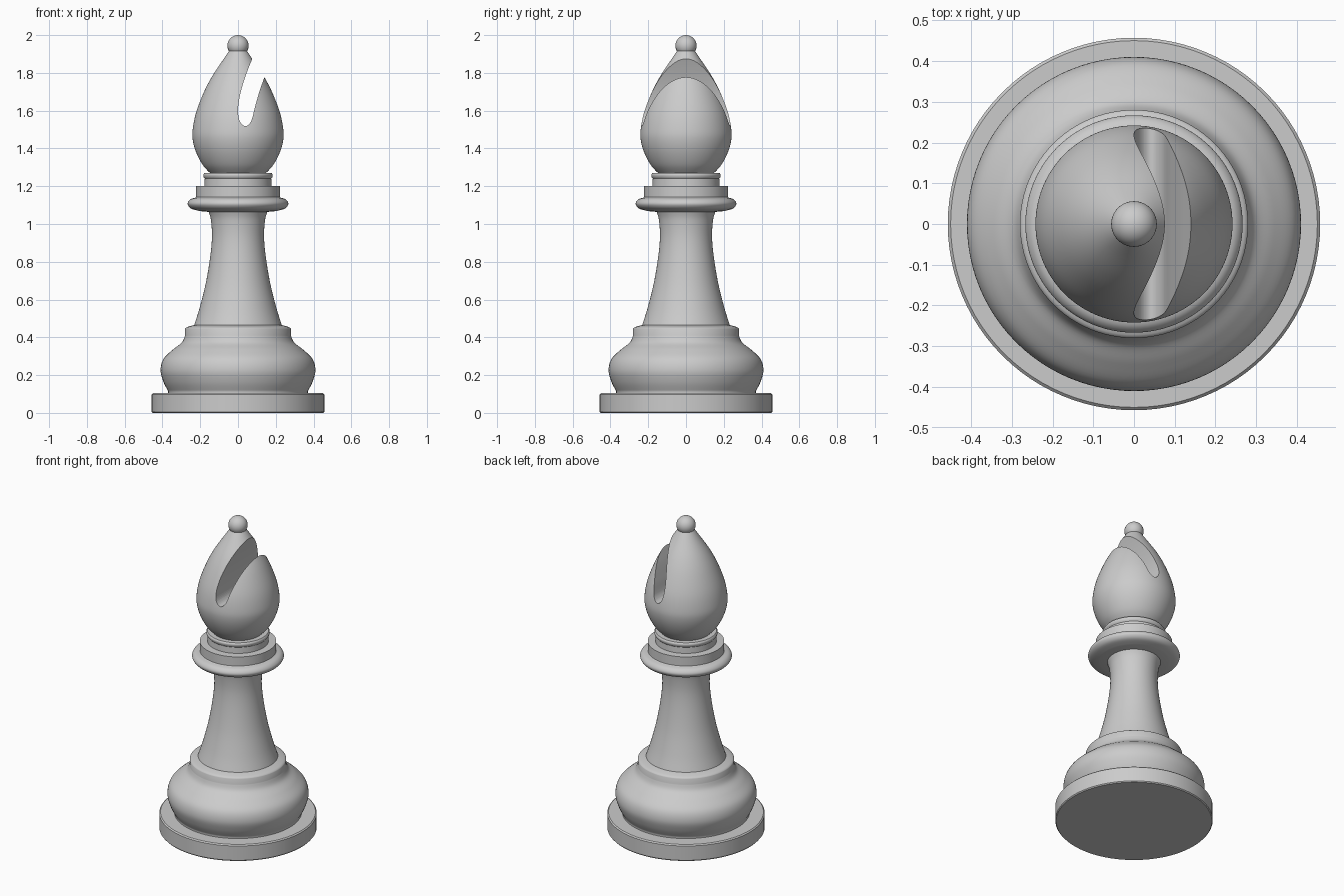
import bpy, bmesh, math
from mathutils import Vector

if "Cube" in bpy.data.objects:
    bpy.data.objects.remove(bpy.data.objects["Cube"])

SEG = 96


def spline(pts, n=6, closed=False):
    """Catmull-Rom smoothing through a few control points."""
    p = [Vector(q) for q in pts]
    out = []
    for i in range(len(p) - 1):
        a, b, c, d = p[max(i - 1, 0)], p[i], p[i + 1], p[min(i + 2, len(p) - 1)]
        for k in range(n):
            t = k / n
            out.append(0.5 * (2 * b + (c - a) * t + (2 * a - 5 * b + 4 * c - d) * t * t
                              + (3 * b - a - 3 * c + d) * t ** 3))
    return out + [p[-1]]


def new_object(name, bm):
    bmesh.ops.recalc_face_normals(bm, faces=bm.faces)
    me = bpy.data.meshes.new(name)
    bm.to_mesh(me)
    bm.free()
    ob = bpy.data.objects.new(name, me)
    bpy.context.collection.objects.link(ob)
    return ob


def smooth(ob, angle=35):
    bpy.ops.object.select_all(action='DESELECT')
    ob.select_set(True)
    bpy.context.view_layer.objects.active = ob
    bpy.ops.object.shade_smooth_by_angle(angle=math.radians(angle))


def lathe(name, profile):
    """Revolve (radius, z) points around z and cap both ends."""
    bm = bmesh.new()
    rings = [[bm.verts.new((r * math.cos(2 * math.pi * i / SEG),
                            r * math.sin(2 * math.pi * i / SEG), z)) for i in range(SEG)]
             for r, z in profile]
    for a, b in zip(rings, rings[1:]):
        for i in range(SEG):
            j = (i + 1) % SEG
            bm.faces.new((a[i], a[j], b[j], b[i]))
    bm.faces.new(rings[0])
    bm.faces.new(rings[-1])
    ob = new_object(name, bm)
    smooth(ob)
    return ob


# Foot, bulge, stem and collars as one turned body
body = [(0.452, 0), (0.457, 0.006), (0.457, 0.098), (0.45, 0.105), (0.37, 0.105)]
body += spline([(0.37, 0.115), (0.395, 0.165), (0.41, 0.225), (0.395, 0.285),
                (0.345, 0.335), (0.298, 0.372), (0.28, 0.41)])
body += spline([(0.28, 0.445), (0.272, 0.453), (0.245, 0.462)], 3)
body += spline([(0.232, 0.465), (0.205, 0.55), (0.172, 0.68), (0.148, 0.82),
                (0.138, 0.93), (0.143, 1.02), (0.155, 1.064)])
body += spline([(0.2, 1.068), (0.245, 1.08), (0.264, 1.098), (0.265, 1.115),
                (0.25, 1.132), (0.224, 1.14)], 4)
body += [(0.222, 1.142), (0.222, 1.2), (0.178, 1.202), (0.176, 1.24)]
body += spline([(0.182, 1.248), (0.184, 1.26), (0.178, 1.27)], 3) + [(0.1, 1.27)]
lathe("turned_body", body)

# Egg-shaped head
head = lathe("head", spline([(0.14, 1.262), (0.185, 1.31), (0.22, 1.375), (0.239, 1.44),
                             (0.24, 1.5), (0.222, 1.59), (0.182, 1.695), (0.138, 1.78),
                             (0.08, 1.868), (0.045, 1.92)]))

# Curved slot cut through the head
slot = spline([(0.12, 1.97), (0.075, 1.873), (0.037, 1.775), (0.01, 1.68), (0.0, 1.6),
               (0.01, 1.543), (0.04, 1.518), (0.07, 1.545), (0.09, 1.62),
               (0.113, 1.7), (0.14, 1.778), (0.18, 1.9)])
bm = bmesh.new()
face = bm.faces.new([bm.verts.new((x, -0.4, z)) for x, z in slot])
ext = bmesh.ops.extrude_face_region(bm, geom=[face], use_keep_orig=True)
bmesh.ops.translate(bm, vec=(0, 0.8, 0),
                    verts=[g for g in ext["geom"] if isinstance(g, bmesh.types.BMVert)])
cutter = new_object("slot_cutter", bm)
cutter.hide_render = True
mod = head.modifiers.new("slot", 'BOOLEAN')
mod.operation, mod.solver, mod.object = 'DIFFERENCE', 'EXACT', cutter
bpy.context.view_layer.objects.active = head
bpy.ops.object.modifier_apply(modifier=mod.name)
bpy.data.objects.remove(cutter)
smooth(head, 30)

# Ball finial
bpy.ops.mesh.primitive_uv_sphere_add(segments=48, ring_count=24, radius=0.056,
                                     location=(0, 0, 1.944))
ball = bpy.context.object
ball.name = "finial_ball"
smooth(ball)
